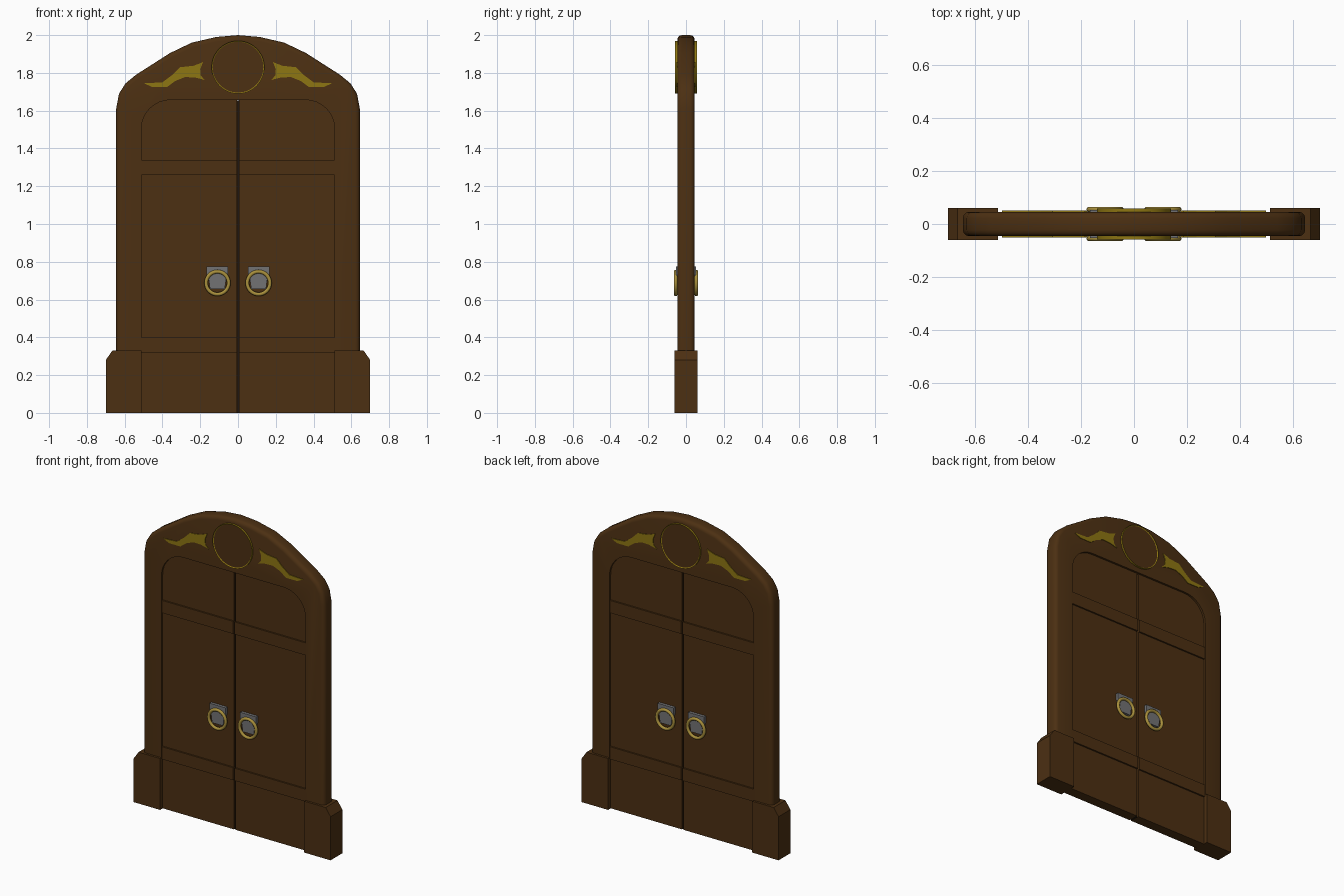
import bpy, bmesh, math

if "Cube" in bpy.data.objects:
    bpy.data.objects.remove(bpy.data.objects["Cube"])


def material(name, rgb):
    m = bpy.data.materials.new(name)
    m.diffuse_color = (*rgb, 1)
    m.use_nodes = True
    m.node_tree.nodes["Principled BSDF"].inputs["Base Color"].default_value = m.diffuse_color
    return m


WOOD = material("brown wood", (0.072, 0.029, 0.006))
DARK = material("dark gap", (0.015, 0.007, 0.002))
GOLD = material("old gold", (0.27, 0.18, 0.006))
BRASS = material("pale brass", (0.40, 0.28, 0.045))
GREY = material("grey iron", (0.17, 0.17, 0.175))


def finish(bm, name, mats, smooth=None):
    bmesh.ops.recalc_face_normals(bm, faces=bm.faces)
    me = bpy.data.meshes.new(name)
    bm.to_mesh(me)
    bm.free()
    ob = bpy.data.objects.new(name, me)
    bpy.context.collection.objects.link(ob)
    for m in mats:
        me.materials.append(m)
    if smooth:
        bpy.ops.object.select_all(action='DESELECT')
        ob.select_set(True)
        bpy.context.view_layer.objects.active = ob
        bpy.ops.object.shade_smooth_by_angle(angle=math.radians(smooth))
    return ob


def prism(name, pts, y0, y1, mat, sx=1, bevel=0, pick=None, smooth=None):
    """Extrude an x-z outline from y0 to y1; optionally bevel picked rim edges."""
    bm = bmesh.new()
    face = bm.faces.new([bm.verts.new((sx * x, y0, z)) for x, z in pts])
    ext = bmesh.ops.extrude_face_region(bm, geom=[face])["geom"]
    for v in ext:
        if isinstance(v, bmesh.types.BMVert):
            v.co.y = y1
    if bevel:
        edges = [e for e in bm.edges
                 if abs(e.verts[0].co.y - e.verts[1].co.y) < 1e-6
                 and all(pick(v.co) for v in e.verts)]
        bmesh.ops.bevel(bm, geom=edges, offset=bevel, segments=3,
                        profile=0.5, affect='EDGES', clamp_overlap=True)
    return finish(bm, name, [mat], smooth)


def box(name, x0, x1, y, z0, z1, mat, sx=1):
    return prism(name, [(x0, z0), (x1, z0), (x1, z1), (x0, z1)], -y, y, mat, sx)


def mirrored(half):
    return half + [(-x, z) for x, z in reversed(half) if x > 0]


# Arched frame around the opening
outer = [(0.645, 0.30), (0.645, 1.61), (0.63, 1.69), (0.595, 1.745),
         (0.54, 1.79), (0.36, 1.905), (0.245, 1.96), (0.115, 1.99), (0, 2.0)]
R = 0.155
corner = [(0.512 - R + R * math.cos(a), 1.657 - R + R * math.sin(a))
          for a in (math.pi / 2 * i / 8 for i in range(9))]
inner = mirrored([(0.512, 0.30)] + corner)
outer_all = mirrored(outer)
on_rim = lambda c: any(abs(c.x - x) + abs(c.z - z) < 1e-4 for x, z in outer_all)
prism("arched_frame", outer_all + inner[::-1], -0.046, 0.046, WOOD,
      bevel=0.024, pick=on_rim, smooth=40)

# Dark strip behind the gap between the doors
box("door_gap", -0.008, 0.008, 0.022, 0.0, 1.655, DARK)

ornament = [(.185, 1.857), (.235, 1.838), (.307, 1.83), (.35, 1.788), (.40, 1.75),
            (.497, 1.745), (.455, 1.725), (.375, 1.725), (.333, 1.757),
            (.28, 1.778), (.225, 1.775), (.175, 1.762), (.197, 1.785), (.20, 1.82)]

for sx, side in ((-1, "left"), (1, "right")):
    # Plinth block with chamfered outer top corner
    prism(f"{side}_plinth", [(0.512, 0), (0.70, 0), (0.70, 0.28), (0.665, 0.33),
                             (0.512, 0.33)], -0.06, 0.06, WOOD, sx)
    # Door leaf with rounded outer corner and two raised bands
    prism(f"{side}_door", [(0.006, 0), (0.512, 0)] + corner + [(0.006, 1.657)],
          -0.033, 0.033, WOOD, sx)
    for z, label in ((0.32, "lower"), (1.26, "upper")):
        box(f"{side}_{label}_band", 0.006, 0.511, 0.043, z, z + 0.08, WOOD, sx)

    for sy, face in ((-1, "front"), (1, "back")):
        # Scroll plate on the arch
        prism(f"{side}_{face}_scroll", ornament, sy * 0.045, sy * 0.050, GOLD, sx)
        # Iron handle plate, tapering downwards
        prism(f"{side}_{face}_handle_plate",
              [(0.07, 0.655), (0.148, 0.655), (0.154, 0.70), (0.166, 0.735),
               (0.166, 0.775), (0.052, 0.775), (0.052, 0.735), (0.064, 0.70)],
              sy * 0.03, sy * 0.052, GREY, sx)
        # Ring pull
        bpy.ops.mesh.primitive_torus_add(
            location=(sx * 0.109, sy * 0.055, 0.688), rotation=(math.pi / 2, 0, 0),
            major_segments=32, minor_segments=10,
            major_radius=0.060, minor_radius=0.010)
        ring = bpy.context.object
        ring.name = f"{side}_{face}_ring_pull"
        ring.data.materials.append(BRASS)
        bpy.ops.object.shade_smooth()

# Round medallion: gold rim, wooden faces
bm = bmesh.new()
N, r = 48, 0.14
disc = bm.faces.new([bm.verts.new((r * math.cos(2 * math.pi * i / N), -0.058,
                                   1.83 + r * math.sin(2 * math.pi * i / N)))
                     for i in range(N)])
for v in bmesh.ops.extrude_face_region(bm, geom=[disc])["geom"]:
    if isinstance(v, bmesh.types.BMVert):
        v.co.y = 0.058
caps = [f for f in bm.faces if len(f.verts) == N]
bmesh.ops.recalc_face_normals(bm, faces=bm.faces)
bmesh.ops.inset_region(bm, faces=caps, thickness=0.006, depth=-0.004)
for f in bm.faces:
    f.material_index = 1 if len(f.verts) == N else 0
finish(bm, "medallion", [GOLD, WOOD], smooth=30)
